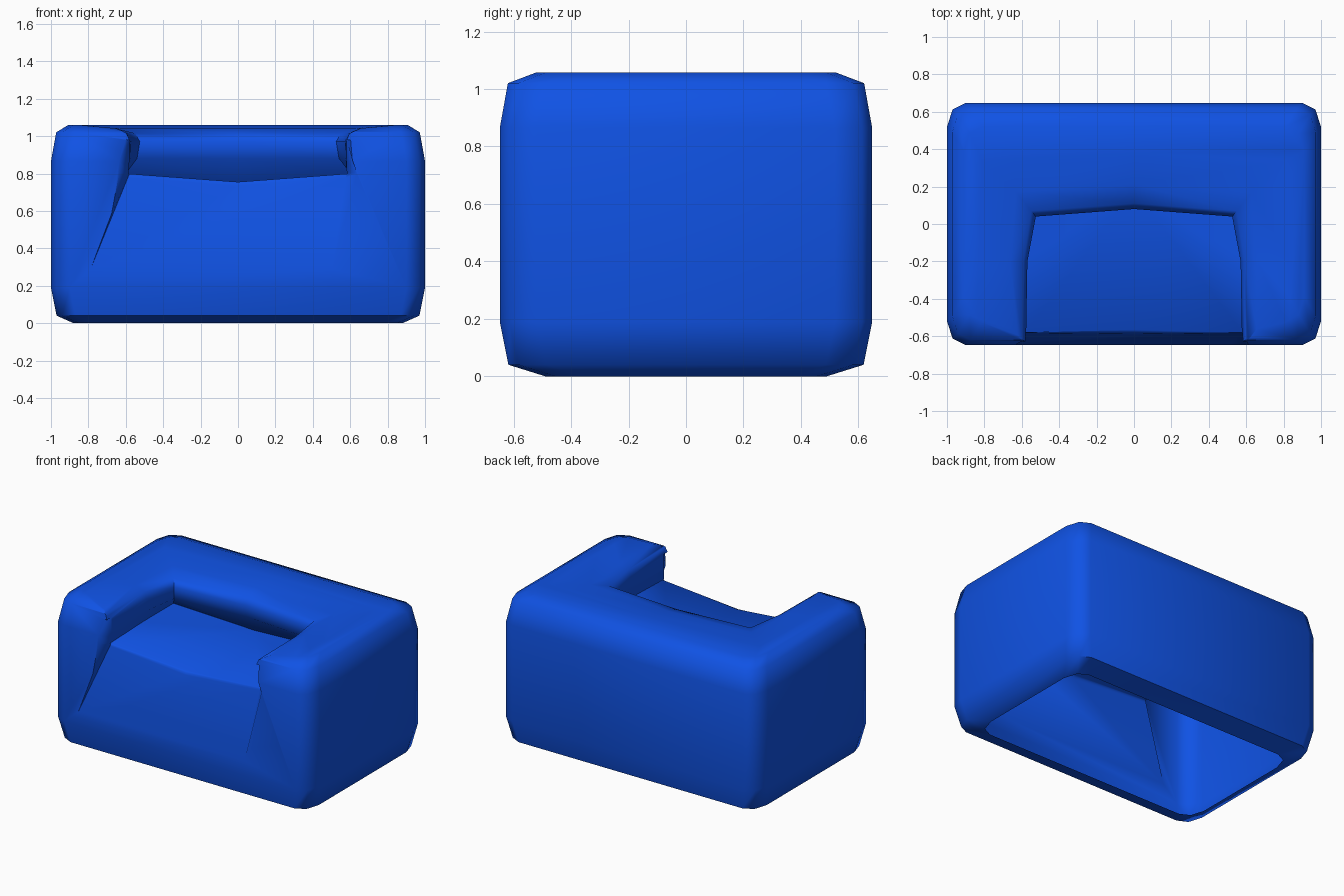
import bpy, bmesh, math

if "Cube" in bpy.data.objects:
    bpy.data.objects.remove(bpy.data.objects["Cube"])

blue = bpy.data.materials.new("blue_fabric")
blue.diffuse_color = (0.005, 0.085, 0.78, 1)
blue.use_nodes = True
blue.node_tree.nodes["Principled BSDF"].inputs["Base Color"].default_value = blue.diffuse_color


def loft(name, rings, caps):
    """Skin a stack of equal-length rings and close both ends."""
    bm = bmesh.new()
    rows = [[bm.verts.new(p) for p in r] for r in rings]
    n = len(rows[0])
    for a, b in zip(rows, rows[1:]):
        for i in range(n):
            j = (i + 1) % n
            bm.faces.new((a[i], a[j], b[j], b[i]))
    for row in (rows[0], rows[-1]):
        for cap in caps:
            bm.faces.new([row[i] for i in cap])
    bmesh.ops.recalc_face_normals(bm, faces=bm.faces)
    me = bpy.data.meshes.new(name)
    bm.to_mesh(me)
    bm.free()
    ob = bpy.data.objects.new(name, me)
    bpy.context.collection.objects.link(ob)
    return ob


# Chunky body block with softened corners
def body_ring(hx, hy, z):
    corner = [(hx, hy - .13), (hx - .03, hy - .035), (hx - .10, hy)]
    pts = corner + [(-x, y) for x, y in reversed(corner)]
    pts += [(-x, -y) for x, y in pts]
    return [(x, y, z) for x, y in pts]


levels = [(.88, .49, 0), (.97, .618, .04), (1, .648, .19), (1, .648, .865),
          (.972, .62, 1.02), (.91, .52, 1.058)]
body = loft("armchair_body", [body_ring(*l) for l in levels], [range(12)])


# Seat recess: undercut below the back, flaring softly over the arms
def recess_ring(front, mid, back, yb, z, dip=0.0):
    half = [(front, -.9), (mid, -.2), (back, yb)]
    pts = [(0, -.9)] + half + [(0, yb + .04)] + [(-x, y) for x, y in reversed(half)]
    return [(x, y, z - dip * (1 - abs(x) / .6)) for x, y in pts]


recess = loft("seat_recess_cutter", [
    recess_ring(.575, .60, .60, .14, .80, .045),
    recess_ring(.582, .575, .54, .06, .88),
    recess_ring(.582, .57, .525, .04, .97),
    recess_ring(.60, .59, .55, .07, 1.015),
    recess_ring(.65, .66, .63, .17, 1.042),
    recess_ring(.90, .90, .88, .40, 1.064),
    recess_ring(.90, .90, .88, .40, 1.2),
], [(0, 1, 2, 3, 4), (0, 4, 5, 6, 7)])

# Sloping front apron below the seat
apron = loft("front_apron_cutter", [
    [(-.80, -.652, .26), (.50, -.652, .26), (.52, -.75, .26), (-.82, -.75, .26)],
    [(-.58, -.58, .80), (.58, -.58, .80), (.72, -.75, .80), (-.72, -.75, .80)],
    [(-.58, -.58, .98), (.58, -.58, .98), (.66, -.75, .98), (-.66, -.75, .98)],
], [range(4)])

for cutter in (recess, apron):
    mod = body.modifiers.new(cutter.name, "BOOLEAN")
    mod.operation = "DIFFERENCE"
    mod.solver = "EXACT"
    mod.object = cutter
    cutter.hide_render = True

# Bake the cuts and leave the underside open
dg = bpy.context.evaluated_depsgraph_get()
me = bpy.data.meshes.new_from_object(body.evaluated_get(dg))
body.modifiers.clear()
body.data = me
for cutter in (recess, apron):
    bpy.data.objects.remove(cutter)
bm = bmesh.new()
bm.from_mesh(me)
bmesh.ops.remove_doubles(bm, verts=bm.verts, dist=.0005)
under = [f for f in bm.faces if all(v.co.z < .001 for v in f.verts)]
bmesh.ops.delete(bm, geom=under, context="FACES")
# Soften the seat front edge
edge = [e for e in bm.edges if all(abs(v.co.y + .58) < .03 and .7 < v.co.z < .81
                                   and abs(v.co.x) < .585 for v in e.verts)
        and abs(e.verts[0].co.x - e.verts[1].co.x) > .1]
if edge:
    bmesh.ops.bevel(bm, geom=edge, offset=.02, segments=2, profile=.5, affect="EDGES")
bm.to_mesh(me)
bm.free()
me.materials.clear()
me.materials.append(blue)
for p in me.polygons:
    p.material_index = 0

bpy.context.view_layer.objects.active = body
body.select_set(True)
bpy.ops.object.shade_smooth_by_angle(angle=math.radians(60))
